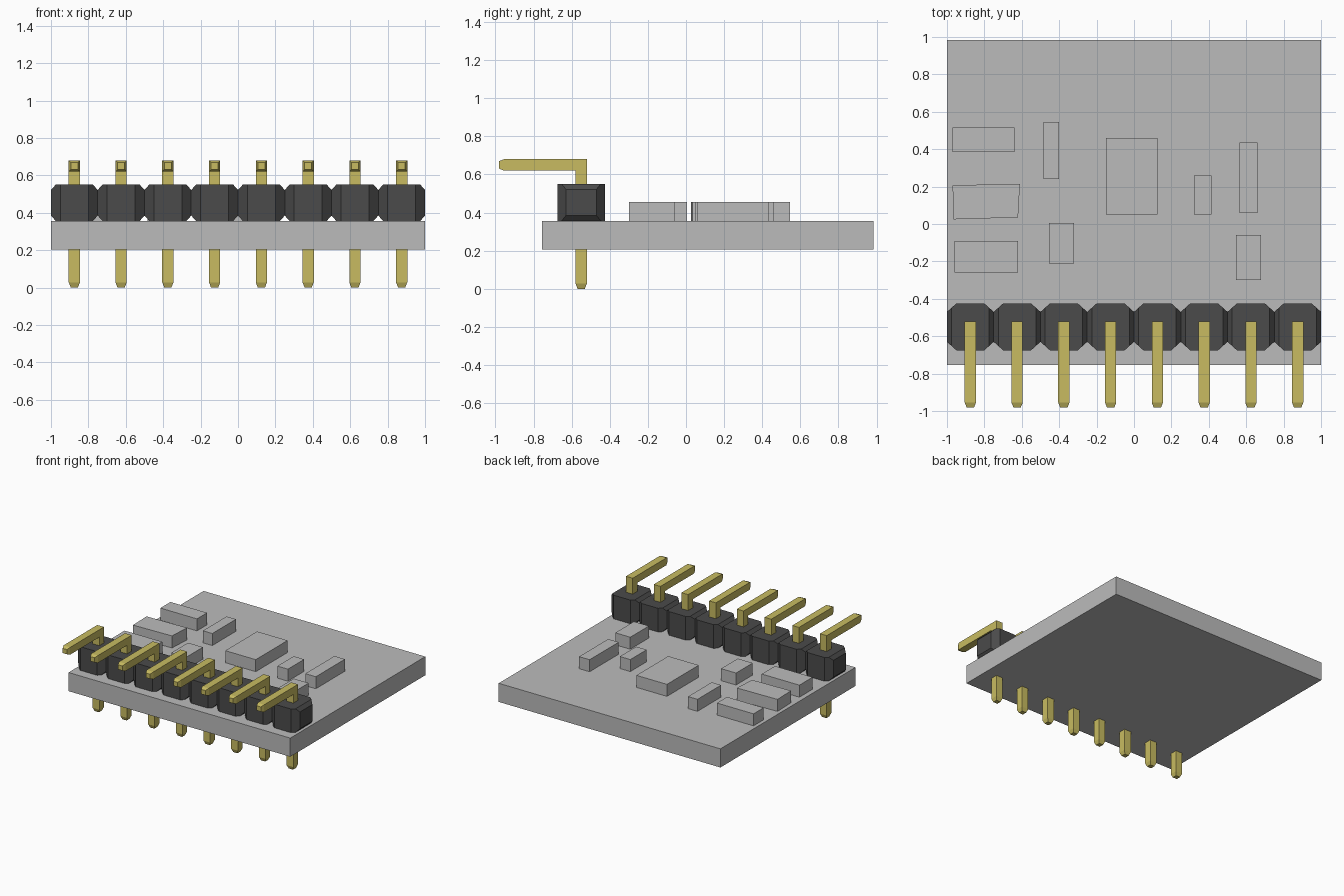
import bpy, bmesh

cube = bpy.data.objects.get("Cube")
if cube:
    bpy.data.objects.remove(cube, do_unlink=True)


def material(name, rgb):
    m = bpy.data.materials.new(name)
    m.use_nodes = True
    col = (*rgb, 1.0)
    m.diffuse_color = col
    m.node_tree.nodes["Principled BSDF"].inputs["Base Color"].default_value = col
    return m


GREY = material("light grey", (0.50, 0.50, 0.50))
BLACK = material("black plastic", (0.07, 0.07, 0.07))
GOLD = material("gold metal", (0.58, 0.50, 0.12))


def finish(bm, name, mat, location=(0, 0, 0)):
    bmesh.ops.recalc_face_normals(bm, faces=bm.faces)
    me = bpy.data.meshes.new(name)
    bm.to_mesh(me)
    bm.free()
    me.materials.append(mat)
    ob = bpy.data.objects.new(name, me)
    ob.location = location
    bpy.context.collection.objects.link(ob)
    return ob


def prism(name, outline, z0, z1, mat):
    """Extrude a flat outline from z0 up to z1."""
    bm = bmesh.new()
    face = bm.faces.new([bm.verts.new((x, y, z0)) for x, y in outline])
    top = bmesh.ops.extrude_face_region(bm, geom=[face])["geom"]
    for v in top:
        if isinstance(v, bmesh.types.BMVert):
            v.co.z = z1
    return finish(bm, name, mat)


def rect(x0, x1, y0, y1):
    return [(x0, y0), (x1, y0), (x1, y1), (x0, y1)]


BOARD_BOTTOM, BOARD_TOP, CHIP_TOP = 0.205, 0.357, 0.455
ROW_Y = -0.55

# Board
prism("board", rect(-1, 1, -0.755, 0.985), BOARD_BOTTOM, BOARD_TOP, GREY)

# Surface components
components = {
    "main_chip": rect(-0.15, 0.125, 0.05, 0.46),
    "left_rear_component": rect(-0.97, -0.64, 0.385, 0.515),
    "left_middle_component": [(-0.965, 0.025), (-0.62, 0.035),
                              (-0.61, 0.215), (-0.97, 0.207)],
    "left_front_component": rect(-0.96, -0.62, -0.26, -0.09),
    "rear_resistor": rect(-0.485, -0.40, 0.24, 0.545),
    "front_resistor": rect(-0.455, -0.32, -0.21, 0.005),
    "small_capacitor": rect(0.32, 0.415, 0.05, 0.26),
    "long_capacitor": rect(0.565, 0.66, 0.06, 0.435),
    "front_capacitor": rect(0.545, 0.68, -0.30, -0.06),
}
for name, outline in components.items():
    prism(name, outline, BOARD_TOP, CHIP_TOP, GREY)


# Header block: hull of a chamfered box with bevelled ends
def header_block(name, x):
    bm = bmesh.new()
    low, high, bevel = BOARD_TOP, 0.55, 0.028
    for sx in (-1, 1):
        for sy in (-1, 1):
            for z, inner in ((low, low + bevel), (high, high - bevel)):
                bm.verts.new((sx * 0.075, sy * 0.125, z))
                bm.verts.new((sx * 0.1, sy * 0.1025, z))
                bm.verts.new((sx * 0.125, sy * 0.08, inner))
    bmesh.ops.convex_hull(bm, input=bm.verts)
    bmesh.ops.dissolve_limit(bm, angle_limit=0.02, verts=bm.verts, edges=bm.edges)
    return finish(bm, name, BLACK, (x, ROW_Y, 0))


# Bent pin: square rings as (y, z, half width, in-plane offset)
PIN_RINGS = [
    (0, 0.0, 0.019, (0.019, 0)),
    (0, 0.028, 0.03, (0.03, 0)),
    (0, 0.65, 0.03, (0.03, 0.03)),
    (-0.405, 0.65, 0.03, (0, 0.03)),
    (-0.432, 0.65, 0.019, (0, 0.019)),
]


def bent_pin(name, x):
    bm = bmesh.new()
    rings = []
    for y, z, h, (dy, dz) in PIN_RINGS:
        rings.append([bm.verts.new((sx * h, y + s * dy, z + s * dz))
                      for sx, s in ((-1, -1), (1, -1), (1, 1), (-1, 1))])
    for a, b in zip(rings, rings[1:]):
        for i in range(4):
            j = (i + 1) % 4
            bm.faces.new((a[i], a[j], b[j], b[i]))
    bm.faces.new(rings[0])
    bm.faces.new(rings[-1])
    return finish(bm, name, GOLD, (x, ROW_Y, 0))


# Row of eight blocks and pins
for i in range(8):
    x = -0.875 + 0.25 * i
    header_block(f"header_block_{i + 1}", x)
    bent_pin(f"pin_{i + 1}", x)
